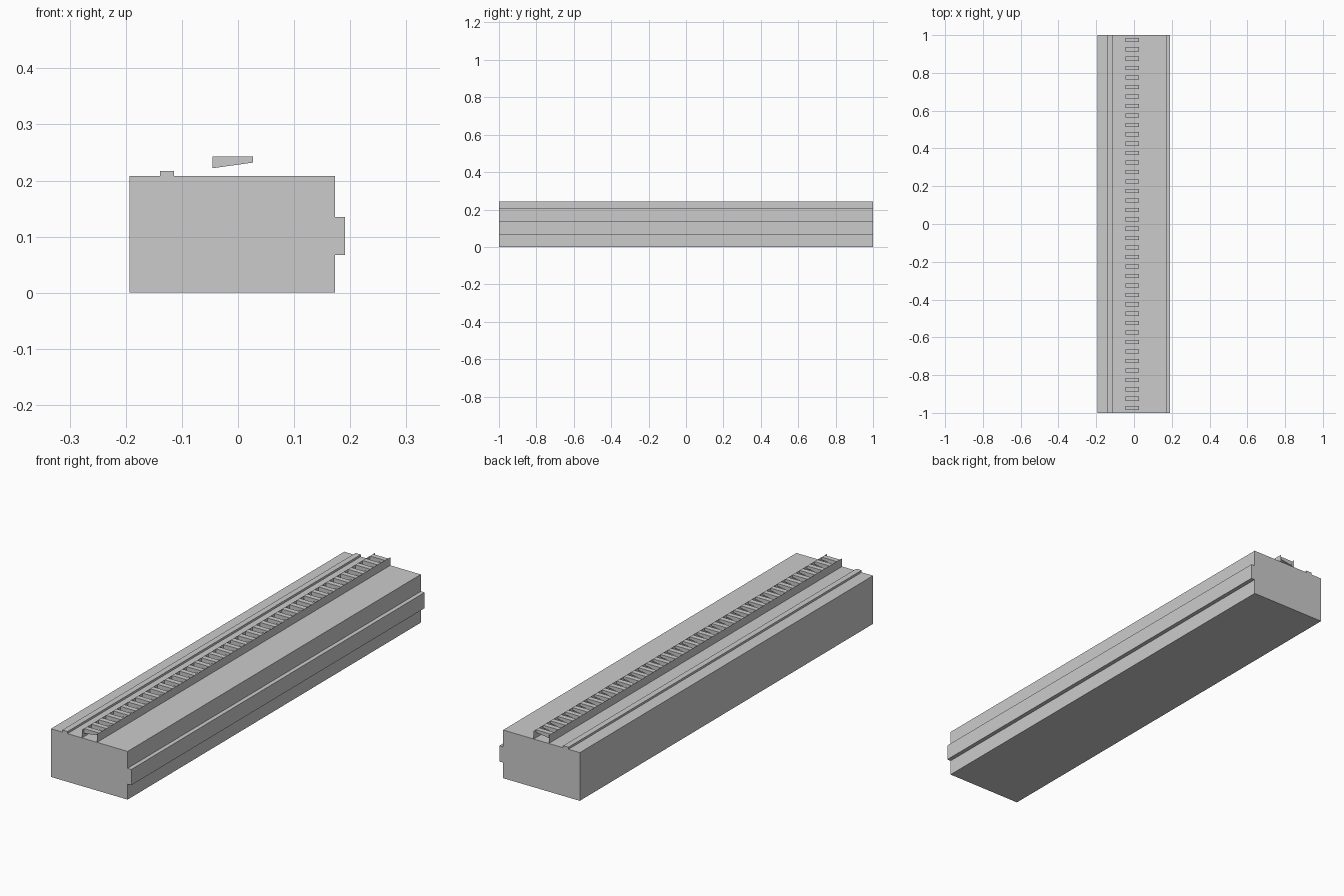
import bpy

if "Cube" in bpy.data.objects:
    bpy.data.objects.remove(bpy.data.objects["Cube"])


def prism(name, profile, y0, y1):
    """Extrude an x-z outline along y into a closed solid."""
    n = len(profile)
    verts = [(x, y, z) for y in (y0, y1) for x, z in profile]
    faces = [tuple(range(n)), tuple(range(2 * n - 1, n - 1, -1))]
    faces += [(i, i + n, (i + 1) % n + n, (i + 1) % n) for i in range(n)]
    mesh = bpy.data.meshes.new(name)
    mesh.from_pydata(verts, [], faces)
    mesh.update()
    obj = bpy.data.objects.new(name, mesh)
    bpy.context.collection.objects.link(obj)
    return obj


def bar(name, x0, x1, z0, z1):
    return prism(name, [(x0, z0), (x1, z0), (x1, z1), (x0, z1)], -1, 1)


def sheet(name, x, z0, z1):
    mesh = bpy.data.meshes.new(name)
    mesh.from_pydata([(x, -1, z0), (x, 1, z0), (x, 1, z1), (x, -1, z1)], [], [(0, 1, 2, 3)])
    obj = bpy.data.objects.new(name, mesh)
    bpy.context.collection.objects.link(obj)


# Main block, side ledge and narrow top strip
bar("block", -0.193, 0.173, 0, 0.208)
bar("side_ledge", 0.173, 0.191, 0.067, 0.135)
bar("top_strip", -0.139, -0.114, 0.208, 0.217)

# Paper-thin channel walls
sheet("channel_wall_left", -0.045, 0.208, 0.243)
sheet("channel_wall_right", 0.027, 0.208, 0.243)

# Row of wedge-shaped grate slats
count, pitch, width = 40, 0.05, 0.022
slat = prism("grate_slat", [(-0.045, 0.222), (0.027, 0.232), (0.027, 0.243), (-0.045, 0.243)],
             -0.975 - width / 2, -0.975 + width / 2)
array = slat.modifiers.new("row", 'ARRAY')
array.count = count
array.use_relative_offset = False
array.use_constant_offset = True
array.constant_offset_displace = (0, pitch, 0)
